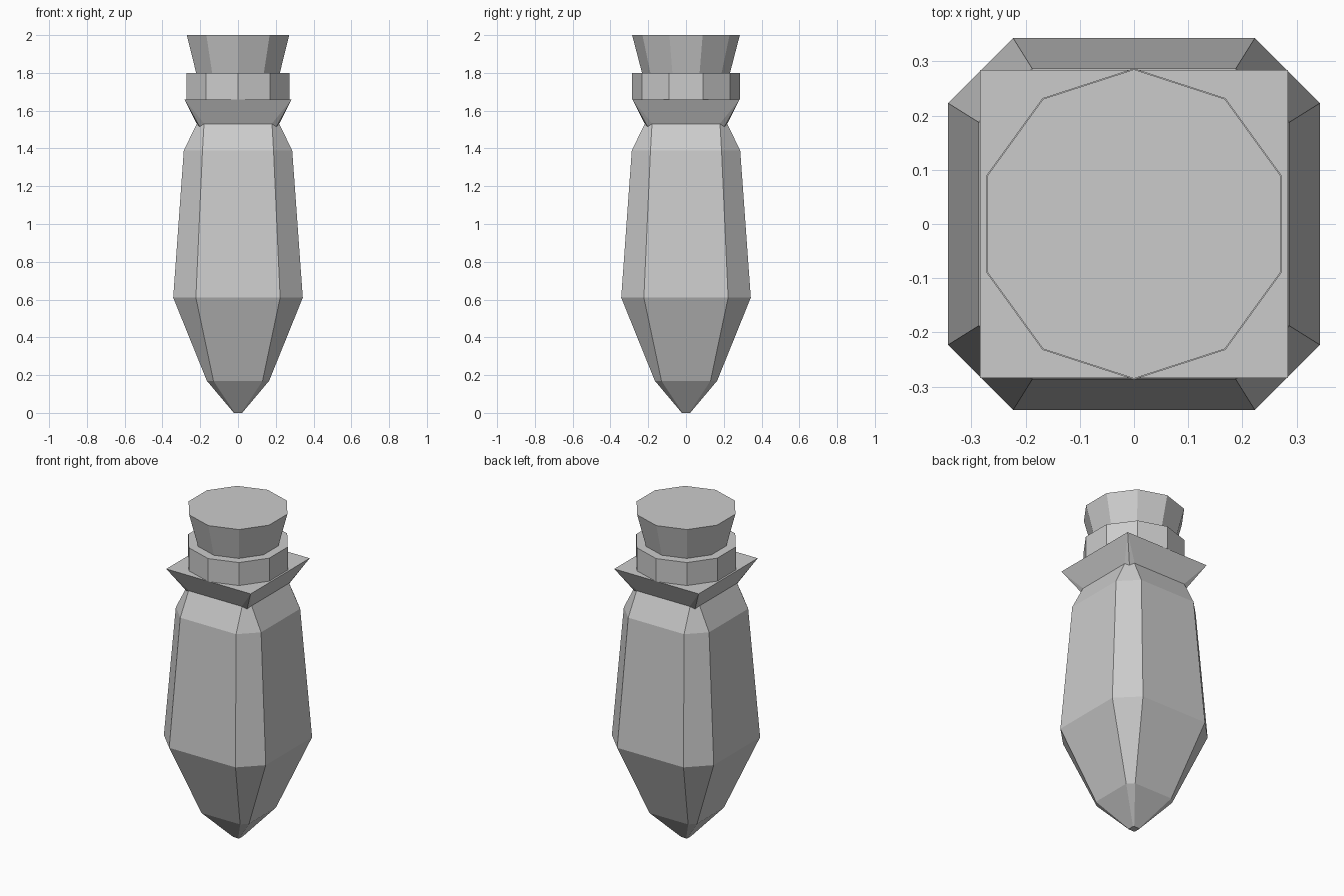
import bpy, bmesh
from math import sin, cos, pi

if "Cube" in bpy.data.objects:
    bpy.data.objects.remove(bpy.data.objects["Cube"])


def loft(name, rings):
    """Bridge rings of equal point count and cap both ends."""
    bm = bmesh.new()
    loops = [[bm.verts.new(p) for p in ring] for ring in rings]
    n = len(loops[0])
    for low, high in zip(loops, loops[1:]):
        for i in range(n):
            j = (i + 1) % n
            bm.faces.new((low[i], low[j], high[j], high[i]))
    bm.faces.new(loops[0][::-1])
    bm.faces.new(loops[-1])
    bmesh.ops.remove_doubles(bm, verts=bm.verts, dist=0.0005)
    bmesh.ops.recalc_face_normals(bm, faces=bm.faces)
    mesh = bpy.data.meshes.new(name)
    bm.to_mesh(mesh)
    bm.free()
    obj = bpy.data.objects.new(name, mesh)
    bpy.context.collection.objects.link(obj)
    return obj


def quarter_turns(corner):
    """Repeat one corner's points around z four times."""
    pts = []
    for _ in range(4):
        pts += corner
        corner = [(-y, x, z) for x, y, z in corner]
    return pts


def chamfered(half, flat, z):
    return quarter_turns([(half, flat, z), (flat, half, z)])


def decagon(r, z):
    return [(r * cos(pi / 2 + i * pi / 5), r * sin(pi / 2 + i * pi / 5), z)
            for i in range(10)]


# Faceted pointed body: half width, flat half width, height
profile = [(0.022, 0.017, 0), (0.165, 0.13, 0.17), (0.343, 0.223, 0.61),
           (0.287, 0.188, 1.39), (0.218, 0.18, 1.53)]
loft("bottle_body", [chamfered(*p) for p in profile])

# Flared square collar, its corners dipping to a small point
c = 0.284
loft("square_collar", [
    quarter_turns([(0.218, 0.178, 1.53), (0.203, 0.203, 1.515), (0.178, 0.218, 1.53)]),
    quarter_turns([(c, c, 1.66)] * 3)])

# Ten-sided neck ring and tapered stopper
loft("neck_ring", [decagon(0.287, 1.66), decagon(0.287, 1.80)])
loft("stopper", [decagon(0.233, 1.80), decagon(0.285, 2.0)])
